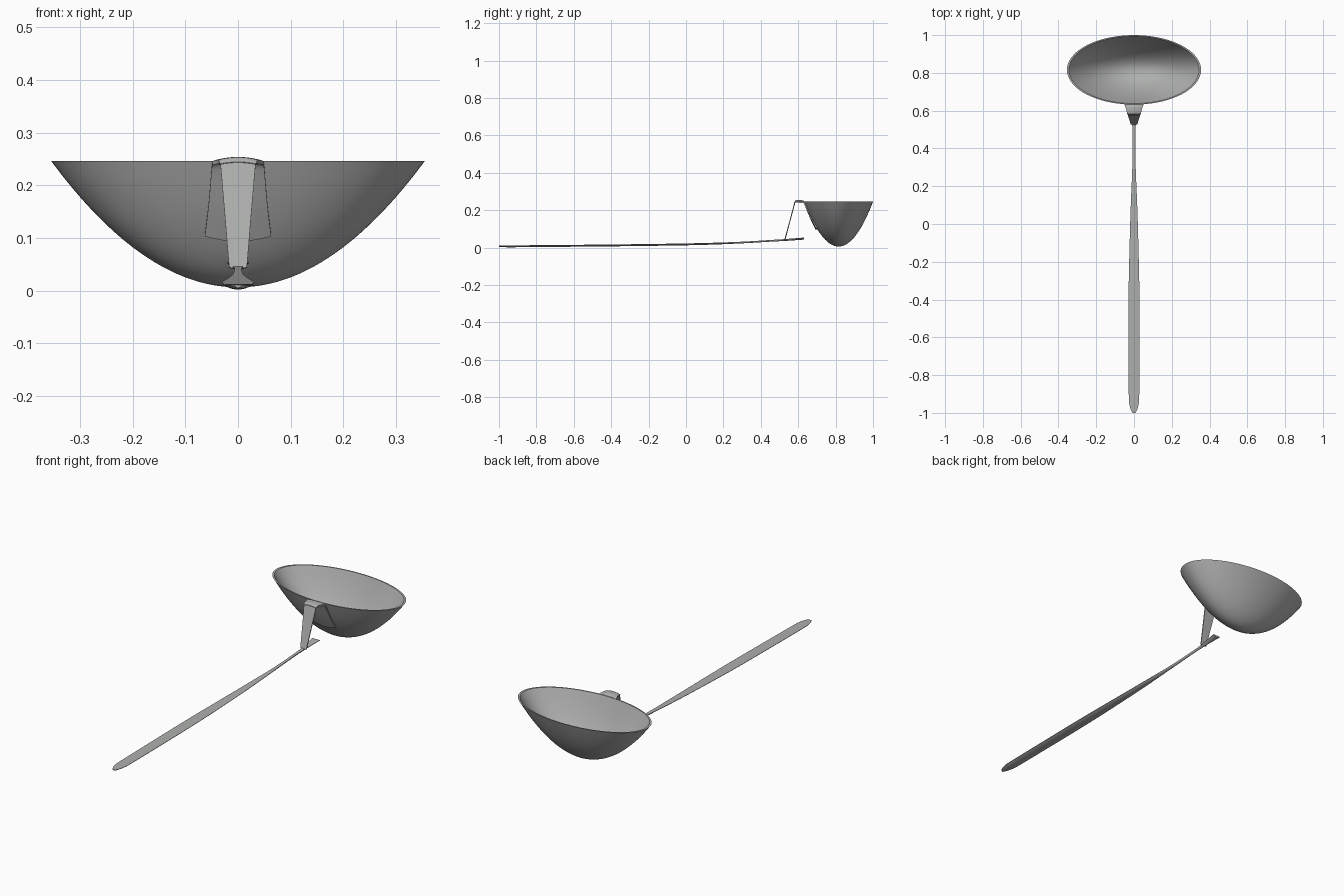
import bpy, bmesh, math
from mathutils import Vector

if "Cube" in bpy.data.objects:
    bpy.data.objects.remove(bpy.data.objects["Cube"])

metal = bpy.data.materials.new("brushed grey metal")
metal.diffuse_color = (0.42, 0.43, 0.42, 1)
metal.use_nodes = True
metal.node_tree.nodes["Principled BSDF"].inputs["Base Color"].default_value = metal.diffuse_color


def finish(bm, name, angle=40):
    bmesh.ops.recalc_face_normals(bm, faces=bm.faces)
    me = bpy.data.meshes.new(name)
    bm.to_mesh(me)
    bm.free()
    ob = bpy.data.objects.new(name, me)
    bpy.context.collection.objects.link(ob)
    me.materials.append(metal)
    bpy.ops.object.select_all(action='DESELECT')
    ob.select_set(True)
    bpy.context.view_layer.objects.active = ob
    bpy.ops.object.shade_smooth_by_angle(angle=math.radians(angle))
    return ob


def smooth_path(keys, steps):
    """Catmull-Rom interpolation of key rows."""
    out = []
    for i in range(len(keys) - 1):
        p = [keys[max(i - 1, 0)], keys[i], keys[i + 1], keys[min(i + 2, len(keys) - 1)]]
        for s in range(steps):
            t = s / steps
            out.append([0.5 * (2 * b + (c - a) * t + (2 * a - 5 * b + 4 * c - d) * t * t
                               + (3 * b - a - 3 * c + d) * t ** 3) for a, b, c, d in zip(*p)])
    return out + [list(keys[-1])]


def strip(name, rows, lens=0.0, n=10):
    """Closed strip through rows of (y, z, half width, thickness, z bow)."""
    bm = bmesh.new()
    rings = []
    for i, (y, z, w, th, bow) in enumerate(rows):
        a, b = rows[max(i - 1, 0)], rows[min(i + 1, len(rows) - 1)]
        tan = Vector((0, b[0] - a[0], b[1] - a[1])).normalized()
        nor = Vector((0, -tan.z, tan.y))
        us = [2 * k / n - 1 for k in range(n + 1)]
        top = [Vector((u * w, y, z + bow * u * u)) for u in us]
        low = [p - nor * th * (1 - lens * u * u) for p, u in zip(top, us)]
        rings.append([bm.verts.new(p) for p in top + low[::-1]])
    m = len(rings[0])
    for r, q in zip(rings, rings[1:]):
        for k in range(m):
            bm.faces.new((r[k], r[(k + 1) % m], q[(k + 1) % m], q[k]))
    bm.faces.new(rings[0])
    bm.faces.new(rings[-1])
    return finish(bm, name)


# bowl: thin elliptical paraboloid shell with a narrow rim
CY, RX, RY, Z0, Z1 = 0.816, 0.355, 0.184, 0.006, 0.246
SEG, LEV = 72, 18
bm = bmesh.new()
profile = [(k / LEV, Z0 + (Z1 - Z0) * (k / LEV) ** 2) for k in range(1, LEV + 1)]
inner = [(r * 0.97, z + 0.008 * (1 - r)) for r, z in reversed(profile)]
rings = []
for r, z in profile + inner:
    rings.append([bm.verts.new((RX * r * math.cos(2 * math.pi * k / SEG),
                                CY + RY * r * math.sin(2 * math.pi * k / SEG), z))
                  for k in range(SEG)])
for a, b in zip(rings, rings[1:]):
    for k in range(SEG):
        j = (k + 1) % SEG
        bm.faces.new((a[k], a[j], b[j], b[k]))
for ring, z in ((rings[0], Z0), (rings[-1], Z0 + 0.008)):
    tip = bm.verts.new((0, CY, z))
    for k in range(SEG):
        bm.faces.new((ring[k], ring[(k + 1) % SEG], tip))
finish(bm, "bowl")

# handle: long shallow blade, narrow neck, slightly flared end
handle = [(-1.0, 0.011, 0.007, 0.006, 0), (-0.985, 0.0115, 0.016, 0.008, 0),
          (-0.95, 0.012, 0.025, 0.010, 0), (-0.88, 0.0125, 0.028, 0.010, 0),
          (-0.4, 0.017, 0.029, 0.010, 0), (-0.1, 0.021, 0.023, 0.010, 0),
          (0.1, 0.025, 0.017, 0.010, 0), (0.3, 0.032, 0.009, 0.009, 0),
          (0.45, 0.041, 0.007, 0.009, 0), (0.53, 0.046, 0.010, 0.010, 0),
          (0.63, 0.054, 0.021, 0.011, 0)]
strip("handle", smooth_path(handle, 5), lens=0.8)

# bracket: rises from the handle, folds over the rim and runs down inside the bowl
bracket = [(0.526, 0.041, 0.017, 0.005, 0.004), (0.553, 0.142, 0.025, 0.005, 0.0),
           (0.578, 0.238, 0.033, 0.005, -0.003), (0.581, 0.247, 0.035, 0.006, -0.004),
           (0.588, 0.253, 0.037, 0.007, -0.005), (0.605, 0.254, 0.041, 0.008, -0.006),
           (0.622, 0.253, 0.046, 0.008, -0.006), (0.634, 0.245, 0.049, 0.008, -0.003),
           (0.645, 0.222, 0.051, 0.008, 0.002), (0.672, 0.157, 0.056, 0.008, 0.008),
           (0.702, 0.097, 0.063, 0.008, 0.010)]
strip("rim_bracket", smooth_path(bracket, 3))
